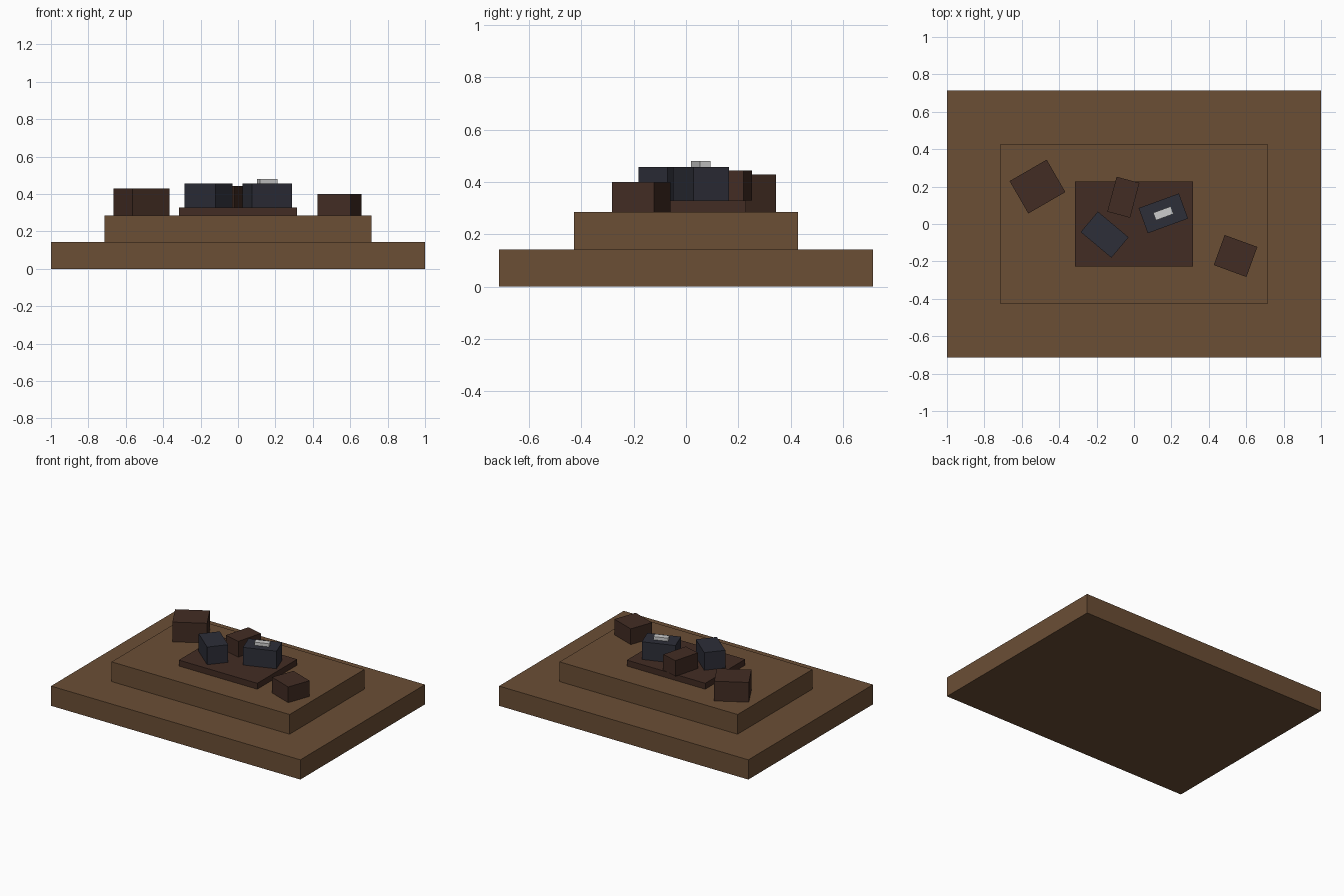
import bpy
from math import radians

cube = bpy.data.objects.get("Cube")
if cube:
    bpy.data.objects.remove(cube, do_unlink=True)


def material(name, srgb):
    linear = [((c / 255 + 0.055) / 1.055) ** 2.4 for c in srgb]
    mat = bpy.data.materials.new(name)
    mat.use_nodes = True
    mat.diffuse_color = (*linear, 1)
    mat.node_tree.nodes["Principled BSDF"].inputs["Base Color"].default_value = (*linear, 1)
    return mat


def box(name, mat, center, size, bottom, top, turn=0):
    """Box standing between two heights, turned about z in degrees."""
    bpy.ops.mesh.primitive_cube_add(
        size=1,
        location=(*center, (bottom + top) / 2),
        rotation=(0, 0, radians(turn)))
    obj = bpy.context.object
    obj.name = name
    obj.scale = (*size, top - bottom)
    bpy.ops.object.transform_apply(location=False, rotation=False, scale=True)
    obj.data.materials.append(mat)
    return obj


earth = material("earth brown", (107, 78, 53))
dark = material("dark brown", (66, 44, 35))
slate = material("slate blue", (45, 46, 56))
pale = material("pale grey", (204, 204, 204))

# Heights of the stepped levels
STEP, TIER, SLAB, CASE = 0.143, 0.286, 0.329, 0.457

# Stepped mound
box("base", earth, (0, 0), (2, 1.428), 0, STEP)
box("upper_tier", earth, (0, 0), (1.428, 0.857), STEP, TIER)
box("platform", dark, (0, 0), (0.629, 0.457), TIER, SLAB)

# Blocks on the upper tier
box("left_block", dark, (0.543, -0.171), (0.186, 0.171), TIER, 0.4, -20)
box("right_block", dark, (-0.516, 0.2), (0.229, 0.2), TIER, 0.429, 30)

# Crates on the platform
box("small_crate", dark, (-0.057, 0.143), (0.126, 0.193), SLAB, 0.443, -15)
box("right_case", slate, (-0.157, -0.057), (0.214, 0.143), SLAB, CASE, -40)
box("left_case", slate, (0.157, 0.057), (0.229, 0.143), SLAB, CASE, 20)

# Pale bar lying on the left case
box("top_bar", pale, (0.157, 0.057), (0.1, 0.043), CASE, 0.48, 20)
